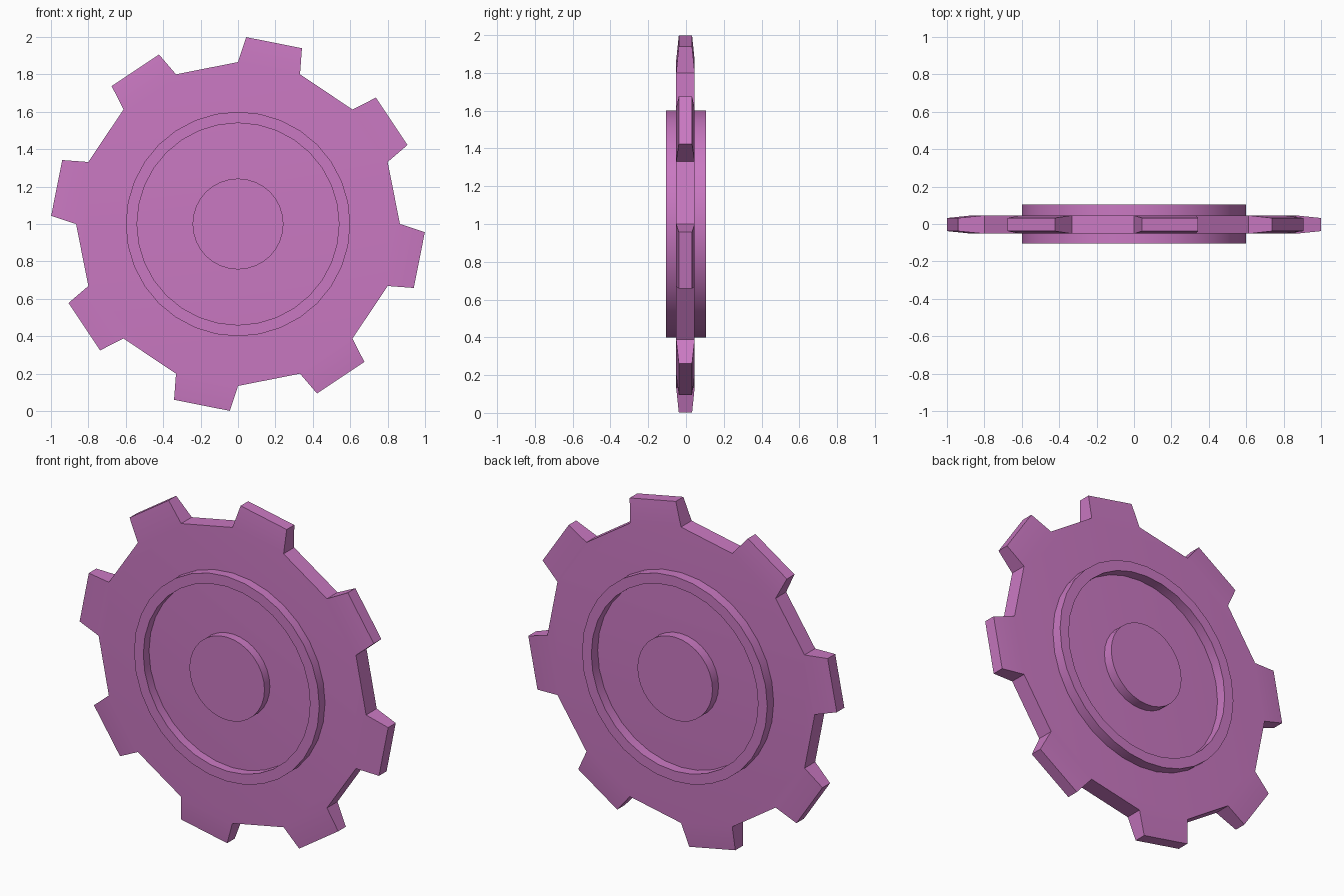
import bpy, bmesh
from math import cos, sin, radians

cube = bpy.data.objects.get("Cube")
if cube:
    bpy.data.objects.remove(cube, do_unlink=True)

mat = bpy.data.materials.new("orchid_purple")
mat.use_nodes = True
color = (0.59, 0.19, 0.54, 1)
mat.diffuse_color = color
mat.node_tree.nodes["Principled BSDF"].inputs["Base Color"].default_value = color


def polar(r, deg, y):
    a = radians(deg)
    return (r * cos(a), y, 1 + r * sin(a))


def finish(name, bm):
    bmesh.ops.recalc_face_normals(bm, faces=bm.faces)
    mesh = bpy.data.meshes.new(name)
    bm.to_mesh(mesh)
    bm.free()
    mesh.materials.append(mat)
    obj = bpy.data.objects.new(name, mesh)
    bpy.context.collection.objects.link(obj)
    bpy.ops.object.select_all(action='DESELECT')
    obj.select_set(True)
    bpy.context.view_layer.objects.active = obj
    bpy.ops.object.shade_smooth_by_angle(angle=radians(30))


def ring_verts(bm, r, y, count):
    return [bm.verts.new(polar(r, 90 - 360 * i / count, y)) for i in range(count)]


def bridge(bm, a, b):
    n = len(a)
    return [bm.faces.new((a[i], a[(i + 1) % n], b[(i + 1) % n], b[i])) for i in range(n)]


# Gear plate: a sixteen-sided disc with a tapered tooth on every other side
TEETH, MID = 8, -0.003
bm = bmesh.new()
front = ring_verts(bm, 0.866, MID - 0.049, 2 * TEETH)
back = ring_verts(bm, 0.866, MID + 0.049, 2 * TEETH)
bm.faces.new(front)
bm.faces.new(back)
walls = bridge(bm, front, back)
for i in range(0, 2 * TEETH, 2):
    base = [front[i], front[i + 1], back[i + 1], back[i]]
    bm.faces.remove(walls[i])
    start = 90 - 180 * i / TEETH
    tip = [bm.verts.new(polar(1.0, start - turn, MID + y))
           for turn, y in ((2.5, -0.035), (20, -0.035), (20, 0.035), (2.5, 0.035))]
    bridge(bm, base, tip)
    bm.faces.new(tip)
finish("gear_plate", bm)

# Raised ring on both sides
bm = bmesh.new()
loops = [ring_verts(bm, r, y, 32)
         for r, y in ((0.6, -0.105), (0.6, 0.105), (0.54, 0.105), (0.54, -0.105))]
for k in range(4):
    bridge(bm, loops[k], loops[(k + 1) % 4])
finish("raised_ring", bm)

# Central hub
bm = bmesh.new()
ends = [ring_verts(bm, 0.243, y, 32) for y in (-0.102, 0.102)]
bridge(bm, *ends)
for end in ends:
    bm.faces.new(end)
finish("center_hub", bm)
